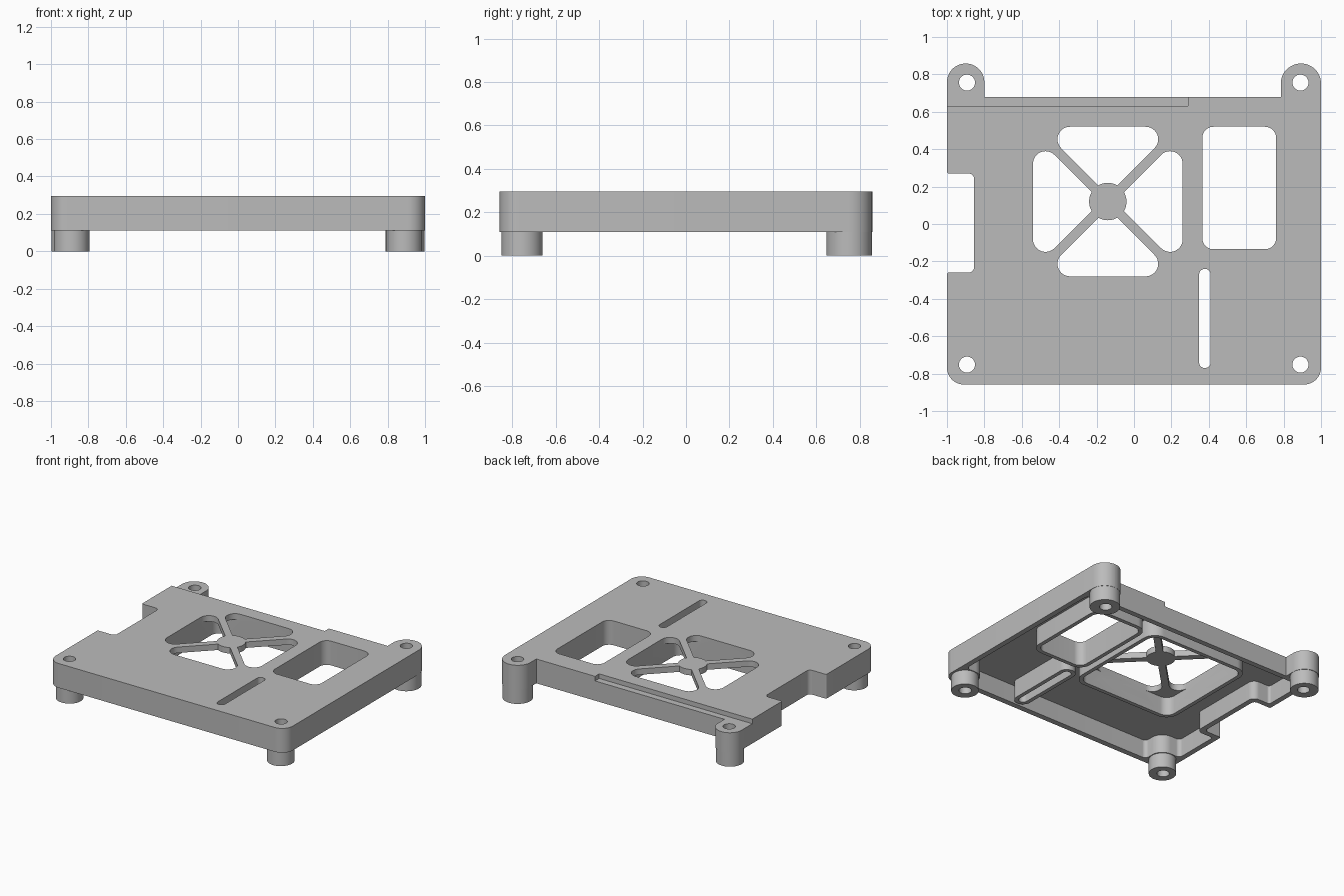
import bpy, bmesh, math
from mathutils import Vector

cube = bpy.data.objects.get("Cube")
if cube:
    bpy.data.objects.remove(cube, do_unlink=True)

grey = bpy.data.materials.new("plain grey")
grey.use_nodes = True
COLOUR = (0.5, 0.5, 0.5, 1)
grey.diffuse_color = COLOUR
grey.node_tree.nodes["Principled BSDF"].inputs["Base Color"].default_value = COLOUR

BASE, CEIL, TOP = 0.11, 0.25, 0.295   # shell rim, underside of top skin, top


def rounded(corners, steps=12):
    """Polygon from (x, y, radius) corners, each rounded with an arc."""
    out = []
    for i, (x, y, r) in enumerate(corners):
        p = Vector((x, y))
        if r == 0:
            out.append(p)
            continue
        a = (Vector(corners[i - 1][:2]) - p).normalized()
        b = (Vector(corners[(i + 1) % len(corners)][:2]) - p).normalized()
        half = a.angle(b) / 2
        centre = p + (a + b).normalized() * r / math.sin(half)
        start = p + a * r / math.tan(half) - centre
        end = p + b * r / math.tan(half) - centre
        a0 = math.atan2(start.y, start.x)
        turn = math.atan2(end.y, end.x) - a0
        turn = (turn + math.pi) % (2 * math.pi) - math.pi
        for k in range(steps + 1):
            t = a0 + turn * k / steps
            out.append(centre + Vector((math.cos(t), math.sin(t))) * r)
    return out


def prism(name, points, z0, z1):
    bm = bmesh.new()
    face = bm.faces.new([bm.verts.new((p[0], p[1], z0)) for p in points])
    new = bmesh.ops.extrude_face_region(bm, geom=[face])["geom"]
    bmesh.ops.translate(bm, vec=(0, 0, z1 - z0),
                        verts=[v for v in new if isinstance(v, bmesh.types.BMVert)])
    bmesh.ops.recalc_face_normals(bm, faces=bm.faces)
    mesh = bpy.data.meshes.new(name)
    bm.to_mesh(mesh)
    bm.free()
    obj = bpy.data.objects.new(name, mesh)
    bpy.context.collection.objects.link(obj)
    mesh.materials.append(grey)
    return obj


def box(x0, x1, y0, y1, r=0):
    return rounded([(x0, y0, r), (x1, y0, r), (x1, y1, r), (x0, y1, r)])


def circle(x, y, r, n=48):
    return [(x + r * math.cos(2 * math.pi * i / n),
             y + r * math.sin(2 * math.pi * i / n)) for i in range(n)]


def combine(target, tool, operation="DIFFERENCE"):
    mod = target.modifiers.new("combine", "BOOLEAN")
    mod.operation, mod.solver, mod.object = operation, "EXACT", tool
    bpy.context.view_layer.objects.active = target
    bpy.ops.object.modifier_apply(modifier=mod.name)
    bpy.data.objects.remove(tool, do_unlink=True)


# Shell block with rear ears and the side notch
shell = prism("mounting_shell", rounded([
    (-1, -.858, .09), (1, -.858, .09),
    (1, .858, .107), (.785, .858, .107), (.785, .68, 0),
    (-.8, .68, 0), (-.8, .858, .0995), (-1, .858, .0995),
    (-1, .27, .01), (-.855, .27, .03), (-.855, -.26, .03), (-1, -.26, .01)]),
    BASE, TOP)

# Legs
for x, y, r in [(-.89, -.755, .095), (.89, -.755, .095),
                (-.9, .756, .098), (.8925, .751, .105)]:
    combine(shell, prism("leg", circle(x, y, r), 0, 0.2), "UNION")

# Underside cavity, leaving walls, front corner bosses and rims round openings
cavity = prism("cavity", rounded([
    (-.79, -.815, .03), (.79, -.815, .03), (.79, -.655, .09), (.96, -.655, .03),
    (.96, .64, .03), (-.96, .64, .03), (-.96, .31, .02), (-.815, .31, .05),
    (-.815, -.3, .05), (-.96, -.3, .02), (-.96, -.655, .03), (-.79, -.655, .09)]),
    0.05, CEIL)
FX, FY, FH = -.14, .12, .4            # fan opening centre and half size
window = (.365, .76, -.135, .52, .06)
slot = (.348, .41, -.77, -.24, .0305)
fan = (FX - FH, FX + FH, FY - FH, FY + FH, .07)
RIM = 0.03
for x0, x1, y0, y1, r in (window, slot, fan):
    combine(cavity, prism("rim", box(x0 - RIM, x1 + RIM, y0 - RIM, y1 + RIM, r + RIM),
                          0, 0.4))
combine(shell, cavity)

# Window, slot and the well below the fan guard
for shape, top in ((window, 0.4), (slot, 0.4), (fan, CEIL)):
    combine(shell, prism("opening", box(*shape), 0.05, top))

# Four fan sectors, leaving diagonal struts and a round hub
sector = rounded([(0, .036, 0), (.364, FH, .067), (-.364, FH, .067)])
for q in range(4):
    c, s = round(math.cos(q * math.pi / 2)), round(math.sin(q * math.pi / 2))
    cutter = prism("sector", [(FX + c * p.x - s * p.y, FY + s * p.x + c * p.y)
                              for p in sector], 0.2, 0.4)
    combine(cutter, prism("hub", circle(FX, FY, .1), 0.1, 0.5))
    combine(shell, cutter)

# Screw holes
for x in (-.893, .89):
    for y in (-.752, .756):
        combine(shell, prism("screw_hole", circle(x, y, .043, 32), -0.1, 0.4))

# Lowered ledge along the rear edge
combine(shell, prism("ledge", box(-1.1, .29, .63, 1), 0.26, 0.4))

bpy.ops.object.select_all(action="DESELECT")
shell.select_set(True)
bpy.context.view_layer.objects.active = shell
bpy.ops.object.shade_smooth_by_angle(angle=math.radians(30))
